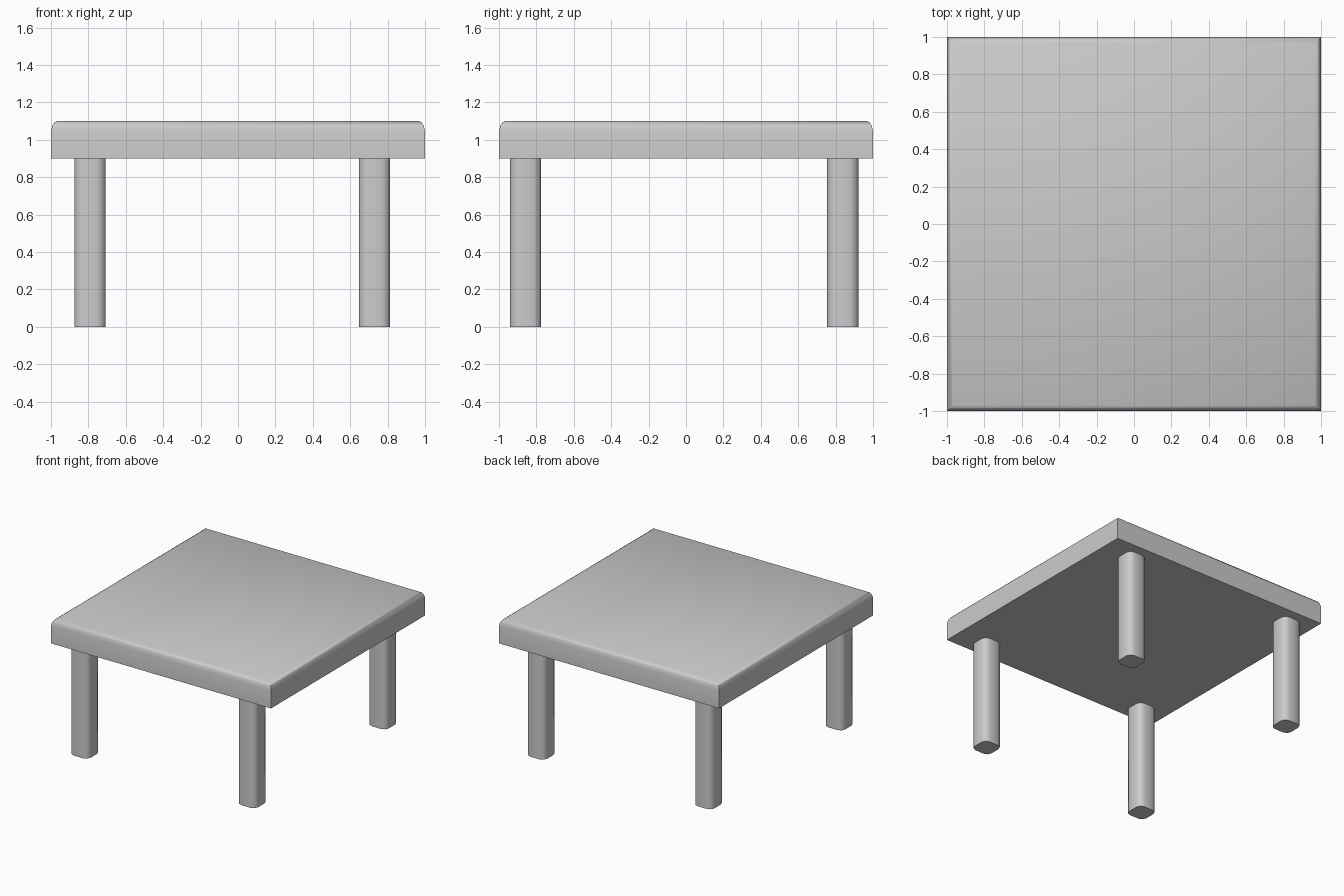
import bpy
import bmesh
from math import radians, sin, cos, pi

if "Cube" in bpy.data.objects:
    bpy.data.objects.remove(bpy.data.objects["Cube"])


def build(name, rings, location=(0, 0, 0)):
    """Skin a stack of closed rings and cap both ends."""
    bm = bmesh.new()
    loops = [[bm.verts.new(p) for p in ring] for ring in rings]
    n = len(loops[0])
    for low, high in zip(loops, loops[1:]):
        for i in range(n):
            j = (i + 1) % n
            bm.faces.new((low[i], low[j], high[j], high[i]))
    bm.faces.new(loops[0][::-1])
    bm.faces.new(loops[-1])
    mesh = bpy.data.meshes.new(name)
    bm.to_mesh(mesh)
    bm.free()
    obj = bpy.data.objects.new(name, mesh)
    obj.location = location
    bpy.context.collection.objects.link(obj)
    bpy.ops.object.select_all(action='DESELECT')
    obj.select_set(True)
    bpy.context.view_layer.objects.active = obj
    bpy.ops.object.shade_smooth_by_angle(angle=radians(50))
    return obj


def square(h, z):
    return [(-h, -h, z), (h, -h, z), (h, h, z), (-h, h, z)]


def rounded_square(h, r, z, segments=2):
    ring = []
    for k, (sx, sy) in enumerate([(1, 1), (-1, 1), (-1, -1), (1, -1)]):
        for s in range(segments + 1):
            a = pi / 2 * (k + s / segments)
            ring.append((sx * (h - r) + r * cos(a), sy * (h - r) + r * sin(a), z))
    return ring


# Table top: square slab with mitred, rounded upper edge
profile = [(1.0, 0.90), (1.0, 1.045), (0.993, 1.075), (0.982, 1.092), (0.968, 1.10)]
build("table_top", [square(h, z) for h, z in profile])

# Legs: slightly off-centre, rounded square posts
for side, x in (("left", -0.792), ("right", 0.73)):
    for end, y in (("front", -0.858), ("back", 0.838)):
        build(f"{end}_{side}_leg",
              [rounded_square(0.083, 0.042, z) for z in (0.0, 0.905)],
              (x, y, 0))
